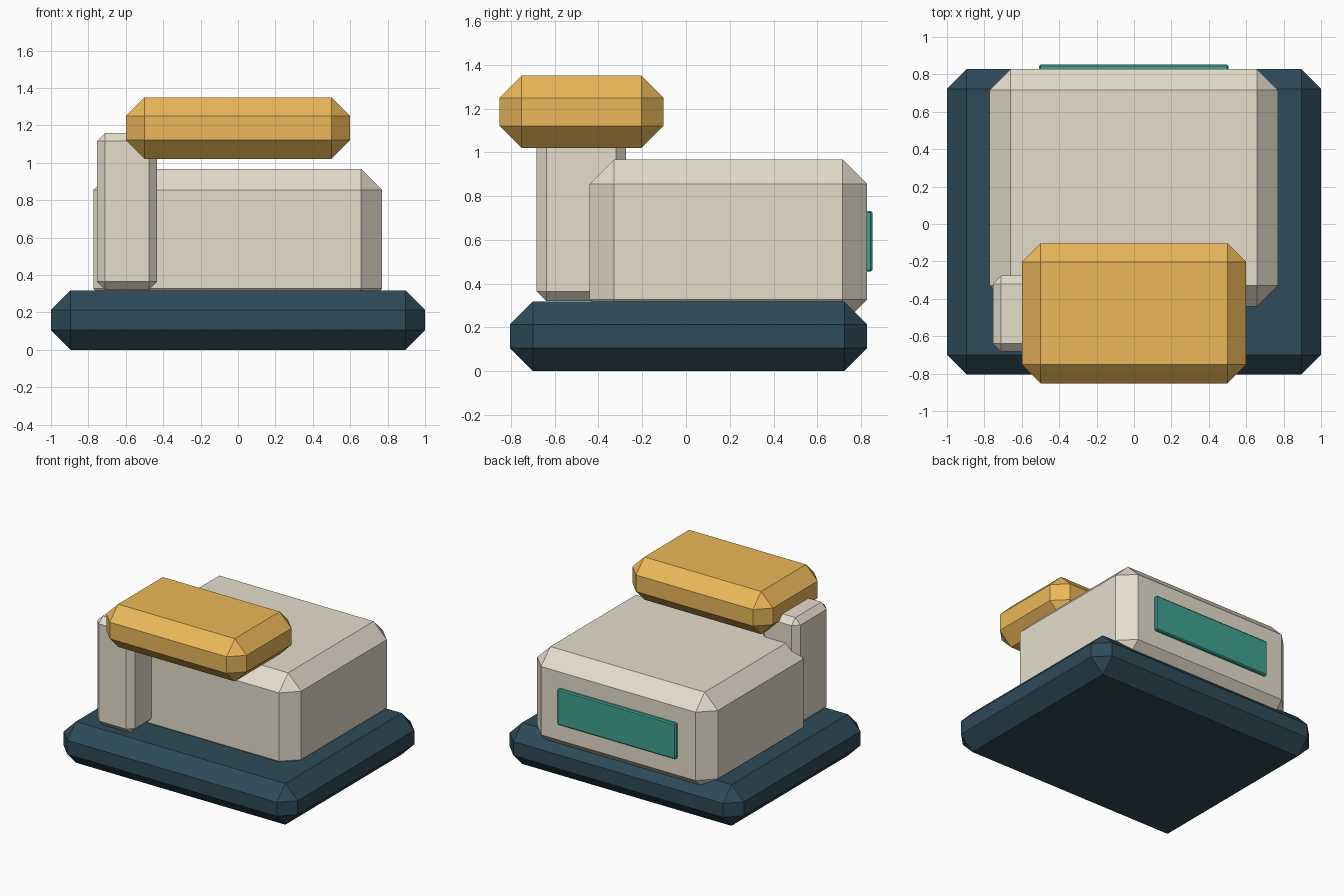
import bpy
from mathutils import Vector

if "Cube" in bpy.data.objects:
    bpy.data.objects.remove(bpy.data.objects["Cube"])


def material(name, rgb):
    m = bpy.data.materials.new(name)
    m.diffuse_color = (*rgb, 1)
    m.use_nodes = True
    m.node_tree.nodes["Principled BSDF"].inputs["Base Color"].default_value = m.diffuse_color
    return m


NAVY = material("navy", (0.027, 0.069, 0.10))
CREAM = material("cream", (0.78, 0.73, 0.60))
AMBER = material("amber", (0.83, 0.48, 0.10))
TEAL = material("teal", (0.05, 0.36, 0.28))


def chamfered_box(name, lo, hi, chamfer, mat):
    """Box between two corners with a one-segment bevel on every edge."""
    lo, hi = Vector(lo), Vector(hi)
    bpy.ops.mesh.primitive_cube_add(size=1, location=(lo + hi) / 2)
    ob = bpy.context.object
    ob.name = name
    ob.scale = hi - lo
    bpy.ops.object.transform_apply(location=False, rotation=False, scale=True)
    bevel = ob.modifiers.new("chamfer", 'BEVEL')
    bevel.width = chamfer
    bevel.segments = 1
    bevel.limit_method = 'NONE'
    ob.data.materials.append(mat)
    return ob


# Wide base slab
chamfered_box("base", (-1, -0.805, 0), (1, 0.828, 0.318), 0.105, NAVY)
# Main body, sunk into the base
chamfered_box("body", (-0.773, -0.44, 0.215), (0.77, 0.828, 0.967), 0.112, CREAM)
# Corner post that carries the head
chamfered_box("post", (-0.755, -0.683, 0.32), (-0.432, -0.275, 1.16), 0.045, CREAM)
# Overhanging head
chamfered_box("head", (-0.6, -0.852, 1.02), (0.6, -0.103, 1.35), 0.101, AMBER)
# Thin panel on the back of the body
chamfered_box("rear_panel", (-0.508, 0.808, 0.455), (0.506, 0.852, 0.732), 0.008, TEAL)
